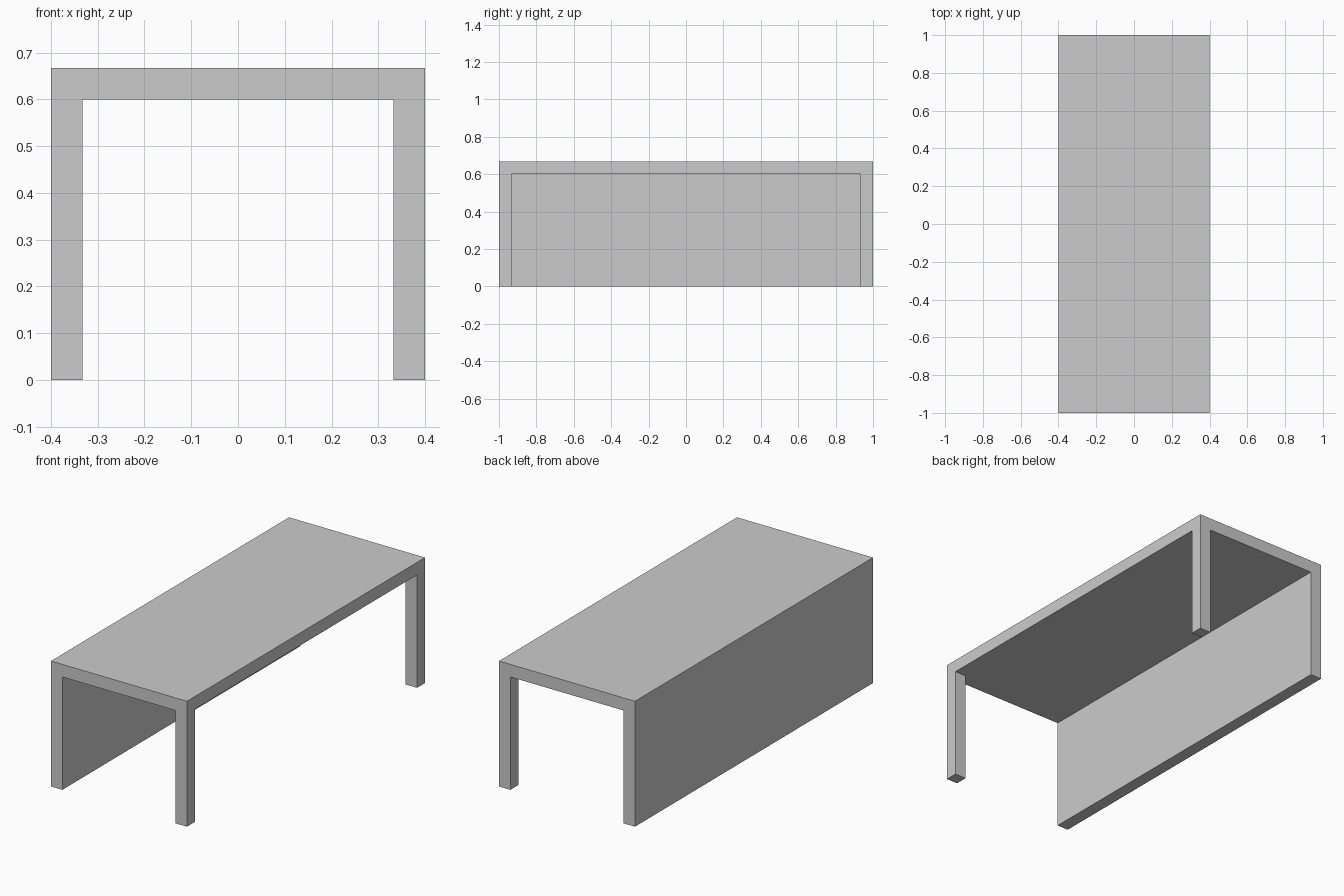
import bpy

if "Cube" in bpy.data.objects:
    bpy.data.objects.remove(bpy.data.objects["Cube"])

W, L, H, T = 0.8, 2.0, 0.667, 0.067   # width, length, height, board thickness


def box(name, center, size):
    bpy.ops.mesh.primitive_cube_add(size=1, location=center)
    ob = bpy.context.object
    ob.name = name
    ob.scale = size
    bpy.ops.object.transform_apply(location=False, rotation=False, scale=True)
    return ob


leg_h = H - T

# Top slab
box("table_top", (0, 0, H - T / 2), (W, L, T))

# Full-length panel closing the left side
box("side_panel", (-W / 2 + T / 2, 0, leg_h / 2), (T, L, leg_h))

# Two square legs on the open right side
for name, s in (("front_leg", -1), ("back_leg", 1)):
    box(name, (W / 2 - T / 2, s * (L / 2 - T / 2), leg_h / 2), (T, T, leg_h))
